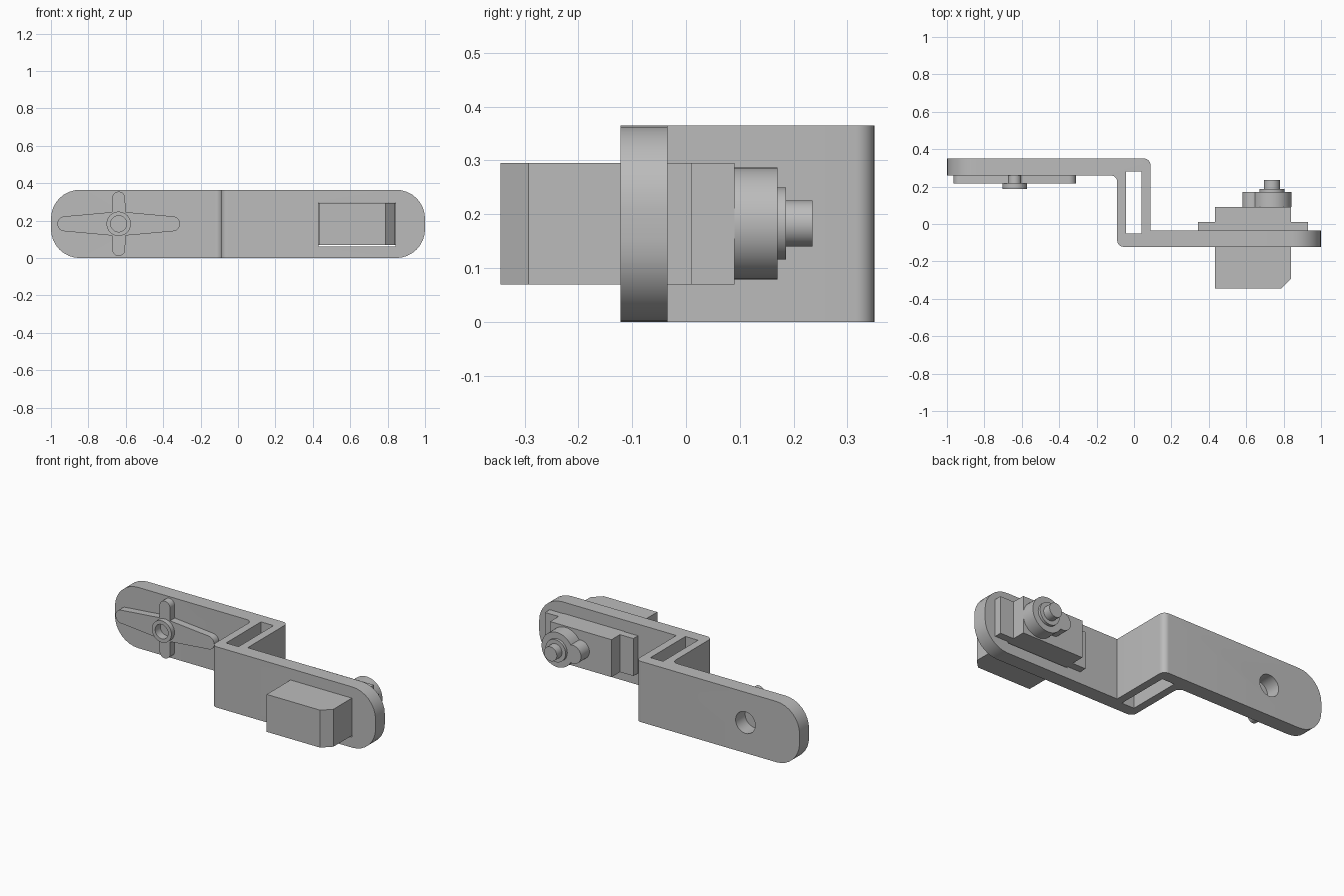
import bpy, bmesh, math
from mathutils import Vector

default = bpy.data.objects.get("Cube")
if default:
    bpy.data.objects.remove(default, do_unlink=True)

grey = bpy.data.materials.new("plain grey")
grey.use_nodes = True
COLOUR = (0.5, 0.5, 0.5, 1)
grey.diffuse_color = COLOUR
grey.node_tree.nodes["Principled BSDF"].inputs["Base Color"].default_value = COLOUR

MID = 0.183      # height of the centre line
HEIGHT = 0.365


def finish(bm, name):
    bmesh.ops.recalc_face_normals(bm, faces=bm.faces)
    mesh = bpy.data.meshes.new(name)
    bm.to_mesh(mesh)
    bm.free()
    mesh.materials.append(grey)
    ob = bpy.data.objects.new(name, mesh)
    bpy.context.collection.objects.link(ob)
    return ob


def prism(name, points, depth, rounds=(), segments=8):
    """Extrude a 3D outline by a vector; rounds = [(test on edge, radius)]."""
    bm = bmesh.new()
    face = bm.faces.new([bm.verts.new(p) for p in points])
    new = bmesh.ops.extrude_face_region(bm, geom=[face])["geom"]
    bmesh.ops.translate(bm, vec=depth, verts=[v for v in new if isinstance(v, bmesh.types.BMVert)])
    bmesh.ops.recalc_face_normals(bm, faces=bm.faces)
    for test, radius in rounds:
        edges = [e for e in bm.edges if test(*e.verts)]
        bmesh.ops.bevel(bm, geom=edges, offset=radius, segments=segments,
                        profile=0.5, affect='EDGES', clamp_overlap=True)
    return finish(bm, name)


def box(name, x, y, z):
    return prism(name, [(x[0], y[0], z[0]), (x[1], y[0], z[0]), (x[1], y[1], z[0]), (x[0], y[1], z[0])],
                 Vector((0, 0, z[1] - z[0])))


def disc(name, x, radius, y0, y1, sides=48):
    ring = [(x + radius * math.cos(i * math.tau / sides), y0,
             MID + radius * math.sin(i * math.tau / sides)) for i in range(sides)]
    return prism(name, ring, Vector((0, y1 - y0, 0)))


def activate(ob):
    bpy.ops.object.select_all(action='DESELECT')
    ob.select_set(True)
    bpy.context.view_layer.objects.active = ob


def boolean(ob, other, operation='DIFFERENCE'):
    activate(ob)
    mod = ob.modifiers.new("cut", 'BOOLEAN')
    mod.operation, mod.solver, mod.object = operation, 'EXACT', other
    bpy.ops.object.modifier_apply(modifier=mod.name)
    bpy.data.objects.remove(other, do_unlink=True)


# Offset bracket: stepped outline with softened bends and rounded ends
outline = [(-1, .35), (-1, .26), (-.09, .26), (-.09, -.122), (1, -.122), (1, -.034), (.088, -.034), (.088, .35)]
bends = {(-.09, .26), (-.09, -.122), (.088, .35)}


def is_bend(a, b):
    return abs(a.co.z - b.co.z) > .3 and (round(a.co.x, 3), round(a.co.y, 3)) in bends


def is_end(a, b):
    return abs(abs(a.co.x) - 1) < 1e-4 and abs(abs(b.co.x) - 1) < 1e-4 and abs(a.co.z - b.co.z) < 1e-4


bracket = prism("bracket", [(x, y, 0) for x, y in outline], Vector((0, 0, HEIGHT)),
                [(is_bend, .035), (is_end, .155)])
boolean(bracket, box("web_slot", (-.043, .04), (-.052, .28), (-.1, .5)))
boolean(bracket, box("motor_slot", (.43, .842), (-.2, .05), (.062, .297)))
boolean(bracket, disc("shaft_hole", -.64, .065, .2, .4))

# Motor body with one chamfered corner, and its mounting flange
body_outline = [(.432, -.345), (.788, -.345), (.84, -.293), (.84, .09), (.432, .09)]
motor_body = prism("motor_body", [(x, y, .07) for x, y in body_outline], Vector((0, 0, .225)))
boolean(motor_body, box("motor_flange", (.343, .93), (-.034, .01), (.07, .295)), 'UNION')

# Gear housing and output shaft
gear_housing = disc("gear_housing", .737, .104, .09, .17)
boolean(gear_housing, disc("small_gear_housing", .634, .055, .085, .17), 'UNION')
shaft_collar = disc("shaft_collar", .737, .067, .168, .186)
output_shaft = disc("output_shaft", .737, .043, .18, .235, 32)

# Four-armed horn: tapered long arms crossed by short straight arms
HX = -.638


def arm_outline(half_length, root, tip, upright):
    """Symmetric blade with semicircular tips."""
    quarter = [(0, root)]
    for i in range(9):
        a = math.pi / 2 * (1 - i / 8)
        quarter.append((half_length - tip + tip * math.cos(a), tip * math.sin(a)))
    right = quarter + [(u, -v) for u, v in reversed(quarter[:-1])]
    loop = right + [(-u, v) for u, v in reversed(right[1:-1])]
    return [(HX + (v if upright else u), .216, MID + (u if upright else v)) for u, v in loop]


horn = prism("horn", arm_outline(.328, .066, .04, False), Vector((0, .044, 0)))
boolean(horn, prism("cross_arm", arm_outline(.172, .036, .035, True), Vector((0, .044, 0))), 'UNION')
boolean(horn, disc("hub", HX, .065, .186, .25), 'UNION')
boolean(horn, disc("screw_recess", HX, .043, .15, .235))

# Smooth the curved walls, keep the corners crisp
for ob in (bracket, motor_body, gear_housing, shaft_collar, output_shaft, horn):
    activate(ob)
    bpy.ops.object.shade_smooth_by_angle(angle=math.radians(30))
